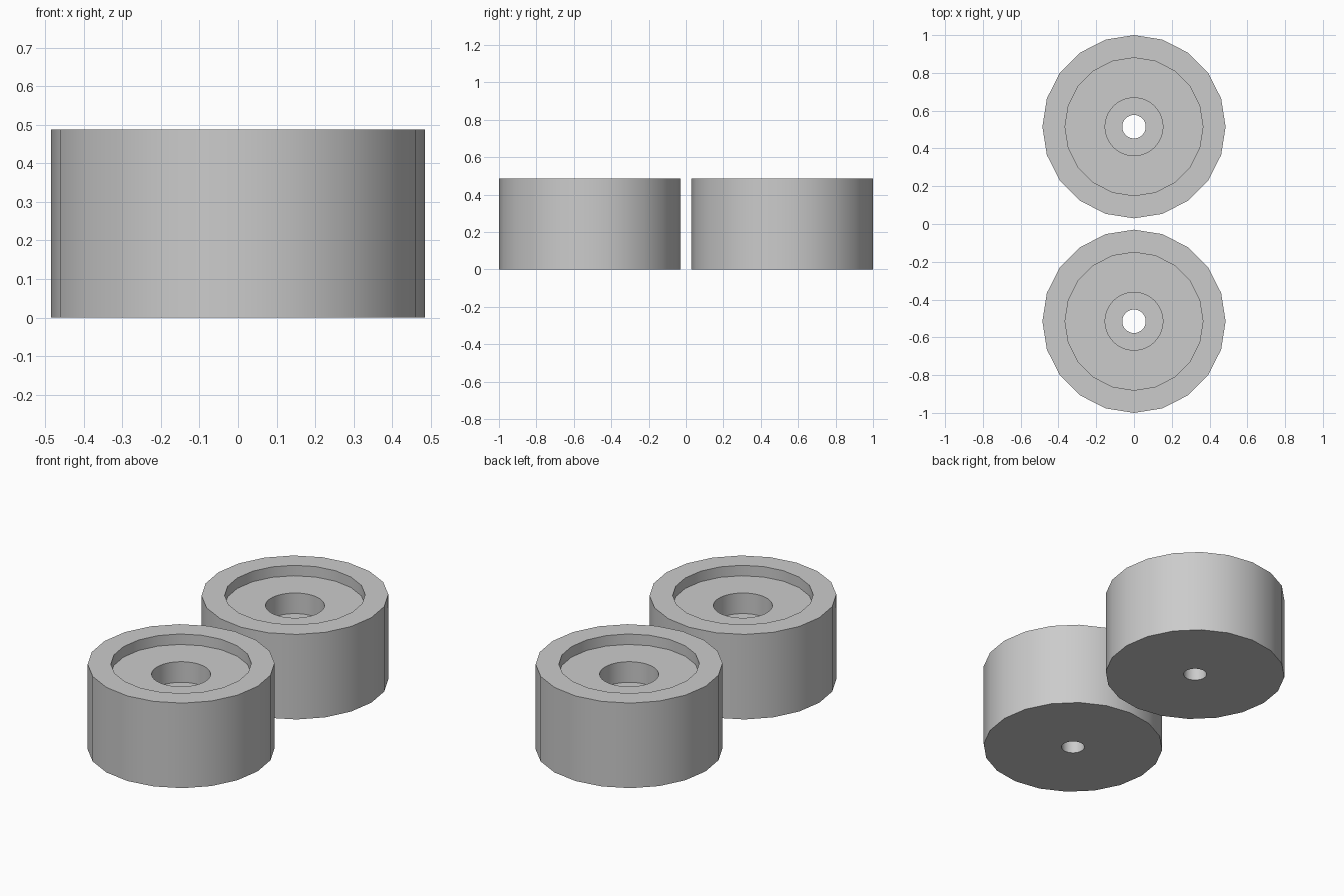
import bpy, bmesh, math

cube = bpy.data.objects.get("Cube")
if cube:
    bpy.data.objects.remove(cube)

grey = bpy.data.materials.new("plain grey")
grey.use_nodes = True
colour = (0.6, 0.6, 0.6, 1)
grey.diffuse_color = colour
grey.node_tree.nodes["Principled BSDF"].inputs["Base Color"].default_value = colour

HEIGHT = 0.487
RECESS_Z = HEIGHT - 0.06
BORE_Z = RECESS_Z - 0.118

# Each upright wall: radius, one end, other end, sides
WALLS = [
    (0.485, 0, HEIGHT, 20),           # outer wall
    (0.365, HEIGHT, RECESS_Z, 20),    # shallow recess
    (0.153, RECESS_Z, BORE_Z, 48),    # counterbore
    (0.062, BORE_Z, 0, 32),           # through hole
]


def ring(bm, radius, z, sides):
    """Closed loop of vertices and edges."""
    verts = [bm.verts.new((radius * math.cos(i * math.tau / sides),
                           radius * math.sin(i * math.tau / sides), z))
             for i in range(sides)]
    edges = [bm.edges.new((verts[i - 1], verts[i])) for i in range(sides)]
    return verts, edges


def make_foot(name, y):
    bm = bmesh.new()
    loops = []
    for radius, z0, z1, sides in WALLS:
        va, ea = ring(bm, radius, z0, sides)
        vb, eb = ring(bm, radius, z1, sides)
        for i in range(sides):
            bm.faces.new((va[i - 1], va[i], vb[i], vb[i - 1]))
        loops.append((ea, eb))
    # Flat annular faces join each wall to the next, and the last to the first
    for i, (_, end) in enumerate(loops):
        start = loops[(i + 1) % len(loops)][0]
        bmesh.ops.triangle_fill(bm, edges=end + start, use_beauty=True)
    bmesh.ops.recalc_face_normals(bm, faces=bm.faces)

    mesh = bpy.data.meshes.new(name)
    bm.to_mesh(mesh)
    bm.free()
    mesh.materials.append(grey)
    obj = bpy.data.objects.new(name, mesh)
    obj.location.y = y
    bpy.context.collection.objects.link(obj)
    bpy.ops.object.select_all(action="DESELECT")
    obj.select_set(True)
    bpy.context.view_layer.objects.active = obj
    bpy.ops.object.shade_smooth_by_angle(angle=math.radians(30))


make_foot("front_round_foot", -0.515)
make_foot("back_round_foot", 0.515)
